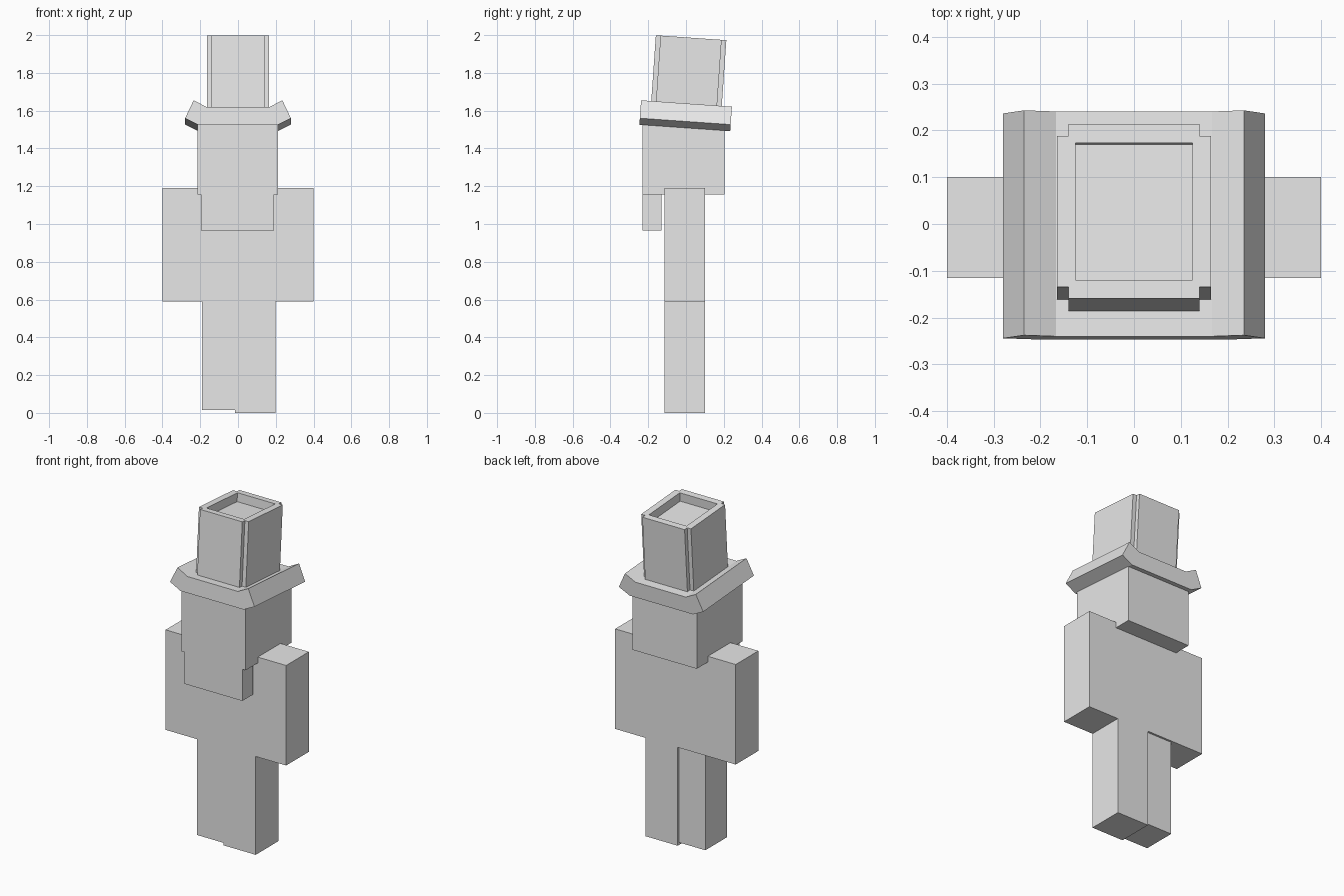
import bpy, bmesh, math
from mathutils import Matrix

cube = bpy.data.objects.get("Cube")
if cube:
    bpy.data.objects.remove(cube, do_unlink=True)

# One plain grey for everything
grey = bpy.data.materials.new("light grey")
grey.use_nodes = True
COLOUR = (0.8, 0.8, 0.8, 1)
grey.diffuse_color = COLOUR
grey.node_tree.nodes["Principled BSDF"].inputs["Base Color"].default_value = COLOUR


def prism(name, points, depth, matrix=None):
    """Extrude a closed 3D outline along the depth vector."""
    bm = bmesh.new()
    face = bm.faces.new([bm.verts.new(p) for p in points])
    new = bmesh.ops.extrude_face_region(bm, geom=[face], use_keep_orig=True)
    top = [g for g in new["geom"] if isinstance(g, bmesh.types.BMVert)]
    bmesh.ops.translate(bm, verts=top, vec=depth)
    bmesh.ops.recalc_face_normals(bm, faces=bm.faces)
    mesh = bpy.data.meshes.new(name)
    bm.to_mesh(mesh)
    bm.free()
    mesh.materials.append(grey)
    ob = bpy.data.objects.new(name, mesh)
    bpy.context.collection.objects.link(ob)
    if matrix is not None:
        ob.matrix_world = matrix
    return ob


def box(name, x, y, z, matrix=None):
    outline = [(x[0], y[0], z[0]), (x[1], y[0], z[0]),
               (x[1], y[1], z[0]), (x[0], y[1], z[0])]
    return prism(name, outline, (0, 0, z[1] - z[0]), matrix)


# Figure
box("left_leg", (-0.015, 0.198), (-0.115, 0.10), (0, 0.59))
box("right_leg", (-0.19, -0.015), (-0.115, 0.088), (0.015, 0.59))
box("body_and_arms", (-0.40, 0.40), (-0.115, 0.10), (0.59, 1.19))
box("head", (-0.215, 0.212), (-0.23, 0.205), (1.155, 1.55))
box("beard", (-0.195, 0.19), (-0.23, -0.13), (0.965, 1.155))

# Hat, leaning back
hat = Matrix.Translation((0, 0, 1.6)) @ Matrix.Rotation(math.radians(-4), 4, "X")

# Brim with turned-up edges
half = [(0.21, -0.092), (0.28, -0.057), (0.235, 0.038), (0.167, 0.003)]
brim = half + [(-x, z) for x, z in reversed(half)]
prism("hat_brim", [(x, -0.241, z) for x, z in brim], (0, 0.482, 0), hat)

# Crown wall with notched corners, mirrored from one half
wall = [(0, -0.187), (0.14, -0.187), (0.14, -0.162), (0.165, -0.162),
        (0.165, 0.162), (0.14, 0.162), (0.14, 0.187), (0, 0.187),
        (0, 0.147), (0.125, 0.147), (0.125, -0.147), (0, -0.147)]
crown = prism("hat_crown", [(x, y, -0.01) for x, y in wall], (0, 0, 0.397), hat)
crown.modifiers.new("Mirror", "MIRROR")

# Sunken crown top
box("hat_crown_top", (-0.125, 0.125), (-0.147, 0.147), (-0.01, 0.335), hat)
